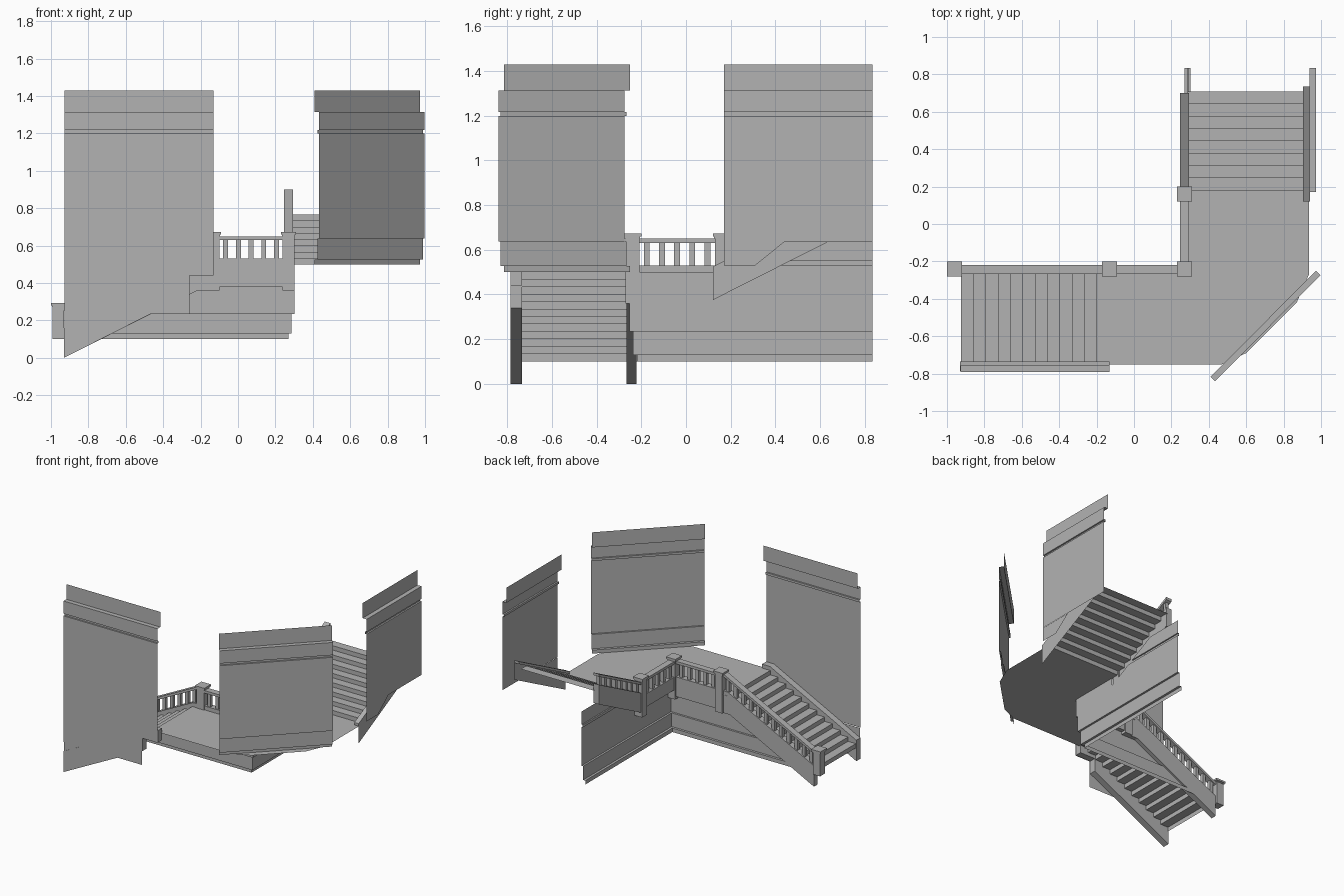
import bpy, bmesh
from mathutils import Vector

if "Cube" in bpy.data.objects:
    bpy.data.objects.remove(bpy.data.objects["Cube"])

S = 0.505          # pitch of both flights
RISE, RUN = 0.4 / 12, 0.066

grey = bpy.data.materials.new("grey")
grey.diffuse_color = (0.45, 0.45, 0.45, 1)
grey.use_nodes = True
grey.node_tree.nodes["Principled BSDF"].inputs["Base Color"].default_value = grey.diffuse_color


def finish(name, bm):
    bmesh.ops.recalc_face_normals(bm, faces=bm.faces)
    me = bpy.data.meshes.new(name)
    bm.to_mesh(me)
    bm.free()
    me.materials.append(grey)
    ob = bpy.data.objects.new(name, me)
    bpy.context.collection.objects.link(ob)
    return ob


def prism(bm, pts, axis, a, b):
    """Extrude a profile of (run, z) points between a and b across the run."""
    def co(u, z, w):
        return (u, w, z) if axis == 'x' else (w, u, z)
    f = bm.faces.new([bm.verts.new(co(u, z, a)) for u, z in pts])
    if b is None:
        return
    r = bmesh.ops.extrude_face_region(bm, geom=[f], use_keep_orig=True)
    d = (0, b - a, 0) if axis == 'x' else (b - a, 0, 0)
    bmesh.ops.translate(bm, vec=d, verts=[v for v in r['geom'] if isinstance(v, bmesh.types.BMVert)])


def solid(name, pts, axis, a, b=None):
    bm = bmesh.new()
    prism(bm, pts, axis, a, b)
    return finish(name, bm)


def rect(u0, u1, z0, z1):
    return [(u0, z0), (u1, z0), (u1, z1), (u0, z1)]


def sheet(name, p0, p1, inward, prof, clips=()):
    """Sweep an open (z, offset) profile from p0 to p1, then trim by planes."""
    bm = bmesh.new()
    n = Vector(inward).normalized()
    rows = [[bm.verts.new((p[0] + n.x * o, p[1] + n.y * o, z)) for p in (p0, p1)] for z, o in prof]
    for r, q in zip(rows, rows[1:]):
        bm.faces.new((r[0], r[1], q[1], q[0]))
    for co, no in clips:
        bmesh.ops.bisect_plane(bm, geom=bm.verts[:] + bm.edges[:] + bm.faces[:],
                               plane_co=co, plane_no=no, clear_outer=True)
    return finish(name, bm)


def steps(name, axis, start, z, risers, treads, a, b):
    bm = bmesh.new()
    path = [(start, z)]
    u = start
    for i in range(risers):
        z += RISE
        path.append((u, z))
        if i < treads:
            u += RUN
            path.append((u, z))
    rows = [[bm.verts.new((u, w, z) if axis == 'x' else (w, u, z)) for w in (a, b)] for u, z in path]
    for r, q in zip(rows, rows[1:]):
        bm.faces.new((r[0], r[1], q[1], q[0]))
    return finish(name, bm)


def railing(name, axis, u0, u1, top, slope, w, count):
    """Handrail with square balusters standing on the board 0.12 below its top."""
    bm = bmesh.new()
    t = top + slope * (u1 - u0)
    prism(bm, [(u0, top - .02), (u1, t - .02), (u1, t), (u0, top)], axis, w - .024, w + .024)
    step = (u1 - u0) / count
    for i in range(count):
        u = u0 + (i + .5) * step
        h = .013
        za, zb = top + slope * (u - h - u0), top + slope * (u + h - u0)
        prism(bm, [(u - h, za - .122), (u + h, zb - .122), (u + h, zb - .018), (u - h, za - .018)],
              axis, w - h, w + h)
    return finish(name, bm)


def newel(name, x, y, z0, top):
    bm = bmesh.new()
    for h, a, b in ((.031, z0, top - .022), (.035, top - .022, top - .014), (.04, top - .014, top)):
        prism(bm, rect(x - h, x + h, a, b), 'x', y - h, y + h)
    return finish(name, bm)


# Step flights and the angled landing
steps("lower_steps", 'x', -.926, .1, 12, 11, -.74, -.26)
steps("upper_steps", 'y', .18, .5, 8, 8, .285, .905)
bm = bmesh.new()
bm.faces.new([bm.verts.new((x, y, .5)) for x, y in (
    (-.2, -.75), (.47, -.75), (.6, -.69), (.87, -.42), (.935, -.27),
    (.935, .18), (.25, .18), (.25, -.22), (-.2, -.22))])
finish("landing", bm)

# Stringers of the lower flight
solid("lower_stringer_outer", [(-.93, 0), (-.26, .34), (-.26, .498), (-.93, .16)], 'x', -.785, -.735)
solid("lower_stringer_outer_top", [(-.26, .44), (-.13, .44), (-.13, .53), (-.197, .53), (-.26, .498)],
      'x', -.785, -.735)
solid("lower_stringer_inner",
      [(-.93, 0), (-.217, .36), (-.13, .36), (-.13, .53), (-.197, .53), (-.93, .16)], 'x', -.267, -.222)

# Stringers of the upper flight; the wall-side one is a thin board with a cap
def slant(e, d0, d1):
    k = S * (e - .12)
    return [(.12, d0), (e, d0 + k), (e, d1 + k), (.12, d1)]


solid("upper_stringer_inner", slant(.7, .375, .525), 'y', .248, .293)
solid("upper_stringer_outer", slant(.735, .375, .525), 'y', .94)
solid("upper_stringer_outer_cap", slant(.735, .505, .525), 'y', .903, .94)

# Boards along the open landing edges
solid("landing_board_front", rect(-.1, .245, .38, .53), 'x', -.265, -.22)
solid("landing_board_side", rect(-.21, .13, .43, .53), 'y', .248, .293)

# Railings and newel posts
railing("lower_railing", 'x', -.93, -.16, .272, S, -.244, 12)
railing("landing_railing_front", 'x', -.1, .24, .65, 0, -.244, 5)
railing("landing_railing_side", 'y', -.21, .13, .65, 0, .27, 5)
railing("upper_railing", 'y', .19, .7, .643, S, .27, 8)
for i, (x, y, z0, top) in enumerate(((-.96, -.24, .1, .293), (-.13, -.24, .36, .673),
                                     (.27, -.24, .36, .673), (.27, .16, .375, .673))):
    newel("newel_%d" % i, x, y, z0, top)

# Panelled upper walls: recessed panel, moulding, band and proud top strip
RAIL = [(1.2, 0), (1.2, .012), (1.217, .012), (1.217, 0), (1.314, 0), (1.314, .034), (1.43, .034)]
sheet("left_wall", (-.927, -.79), (-.13, -.79), (0, 1), [(.44, 0)] + RAIL)
sheet("left_wall_lower", (-.927, -.79), (-.26, -.79), (0, 1), [(.235, 0), (.44, 0)])
solid("left_wall_base", [(-.927, .15), (-.78, .235), (-.927, .235)], 'x', -.783)
sheet("corner_wall", (.433, -.84), (.997, -.275), (-1, 1),
      [(.5, .034), (.527, .034), (.527, .013), (.637, .013), (.637, 0)] + RAIL)
sheet("right_wall", (.972, .17), (.972, .835), (-1, 0), [(.635, 0)] + RAIL)
solid("right_wall_base", [(.17, .53), (.31, .53), (.44, .635), (.17, .635)], 'y', .97)

# Lower walls under the stairs, mitred at the corner, trimmed under the stringers
BASE = [(.1, .033), (.13, .033), (.13, .015), (.235, .015), (.235, 0)]
CORNER = (.302, -.252, 0)
sheet("spandrel_wall_front", (-.93, -.252), (.302, -.252), (0, 1), BASE + [(.5, 0)],
      [((-.93, 0, .01), (-S, 0, 1)), (CORNER, (1, 1, 0))])
sheet("spandrel_wall_side", (.302, -.252), (.302, .835), (-1, 0),
      BASE + [(.53, 0), (.53, .01), (.55, .01), (.55, 0), (.65, 0)],
      [((0, .12, .44), (0, -S, 1)), (CORNER, (-1, -1, 0))])
sheet("spandrel_wall_corner", (.302, -.252), (.302, .12), (-1, 0), [(.235, 0), (.5, 0)])
